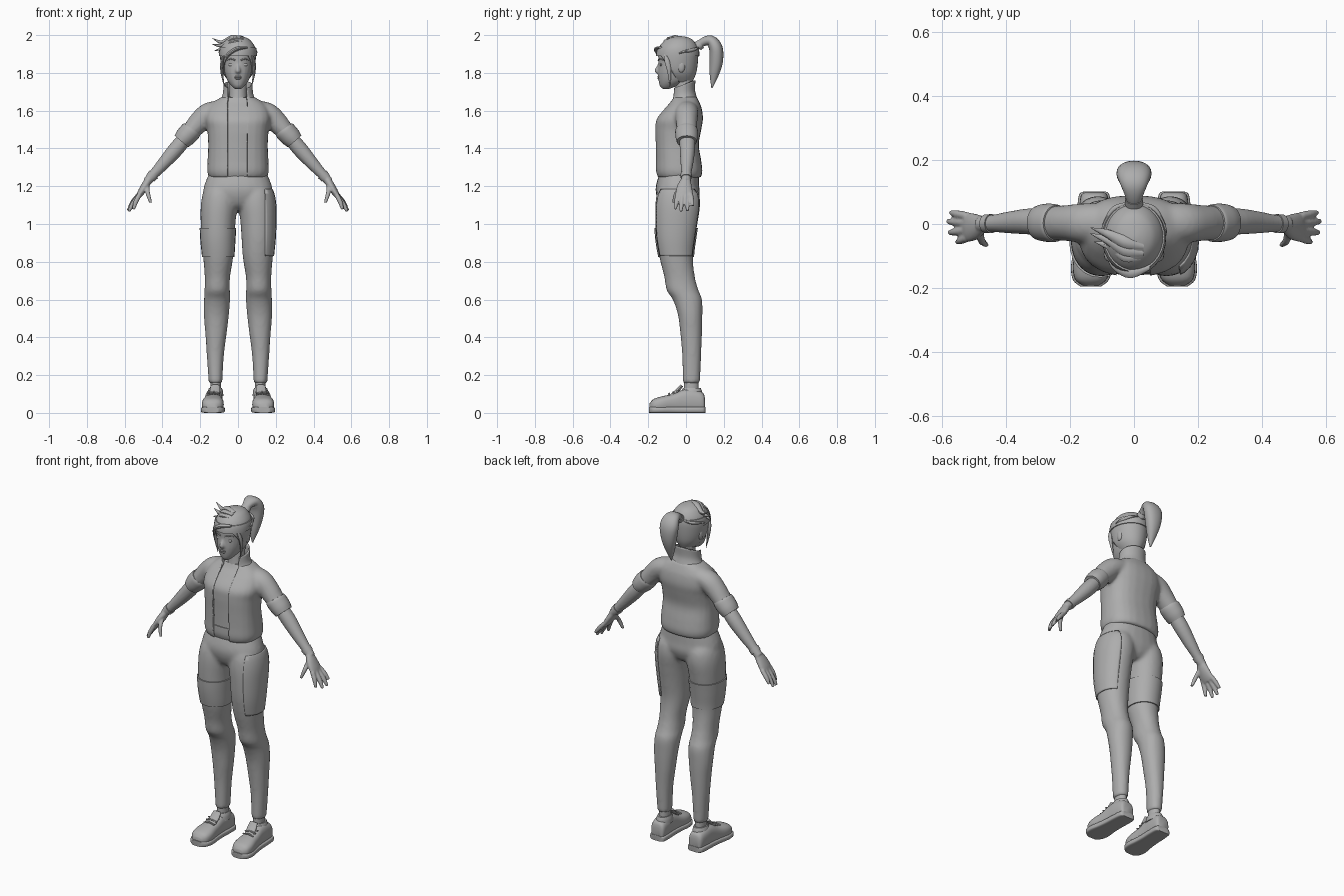
import bpy, bmesh, math
from mathutils import Vector

grey = bpy.data.materials.new("plain_grey")
grey.diffuse_color = (0.42, 0.42, 0.42, 1)


def make(name, bm):
    bmesh.ops.recalc_face_normals(bm, faces=bm.faces)
    me = bpy.data.meshes.new(name)
    bm.to_mesh(me)
    bm.free()
    me.materials.append(grey)
    ob = bpy.data.objects.new(name, me)
    bpy.context.collection.objects.link(ob)
    return ob


def dense(rows, k=4):
    """Smooth spline through rows of numbers."""
    out = []
    for i in range(len(rows) - 1):
        a, b, c, d = (rows[max(i - 1, 0)], rows[i], rows[i + 1], rows[min(i + 2, len(rows) - 1)])
        for j in range(k):
            t = j / k
            out.append([0.5 * (2 * q + (r - p) * t + (2 * p - 5 * q + 4 * r - s) * t * t
                               + (3 * q - p - 3 * r + s) * t ** 3) for p, q, r, s in zip(a, b, c, d)])
    return out + [list(rows[-1])]


def loft(name, rows, ref=(0, 1, 0), tangent=None, e=1.0, n=24, caps=True, side=1, k=4):
    """Skin oval rings (x, y, z, radius across ref, radius along ref)."""
    rows, ref, bm, rings = dense(rows, k), Vector(ref), bmesh.new(), []
    power = lambda v: math.copysign(abs(v) ** e, v)
    for i, (x, y, z, ra, rb) in enumerate(rows):
        t = Vector(tangent) if tangent else (Vector(rows[min(i + 1, len(rows) - 1)][:3])
                                             - Vector(rows[max(i - 1, 0)][:3]))
        u = ref.cross(t).normalized()
        ring = []
        for j in range(n):
            a = 2 * math.pi * j / n
            p = Vector((x, y, z)) + u * max(ra, .001) * power(math.cos(a)) + ref * max(rb, .001) * power(math.sin(a))
            ring.append(bm.verts.new((p.x * side, p.y, p.z)))
        rings.append(ring)
    for r, s in zip(rings, rings[1:]):
        for j in range(n):
            bm.faces.new((r[j], r[(j + 1) % n], s[(j + 1) % n], s[j]))
    if caps:
        bm.faces.new(rings[0])
        bm.faces.new(rings[-1])
    return make(name, bm)


def stack(name, rows, grow=0, lo=-9, hi=9, **kw):
    """Upright loft from rows (z, x0, x1, y0, y1), optionally a grown slice of it."""
    d = dense(sorted(rows), 5)

    def at(z):
        for a, b in zip(d, d[1:]):
            if a[0] <= z <= b[0]:
                f = (z - a[0]) / (b[0] - a[0])
                return [p + (q - p) * f for p, q in zip(a, b)]
    lo, hi = max(lo, d[0][0]), min(hi, d[-1][0])
    cut = [at(lo)] + [r for r in d if lo + .002 < r[0] < hi - .002] + [at(hi)]
    rings = [((x0 + x1) / 2, (y0 + y1) / 2, z, (x1 - x0) / 2 + grow, (y1 - y0) / 2 + grow)
             for z, x0, x1, y0, y1 in cut]
    return loft(name, rings, tangent=(0, 0, 1), k=1, **kw)


def fuse(name, parts, voxel, smooth=4):
    """Blend overlapping closed parts into one skin."""
    bm = bmesh.new()
    for p in parts:
        bm.from_mesh(p.data)
        bpy.data.objects.remove(p)
    ob = make(name, bm)
    m = ob.modifiers.new("blend", 'REMESH')
    m.mode, m.voxel_size = 'VOXEL', voxel
    m = ob.modifiers.new("relax", 'SMOOTH')
    m.factor, m.iterations = .5, smooth
    bpy.context.view_layer.update()
    me = bpy.data.meshes.new_from_object(ob.evaluated_get(bpy.context.evaluated_depsgraph_get()))
    ob.modifiers.clear()
    ob.data = me
    if not me.materials:
        me.materials.append(grey)
    return ob


def trim(ob, planes, drop, thick=0):
    """Slice along planes, drop faces by a rule, then thicken."""
    bm = bmesh.new()
    bm.from_mesh(ob.data)
    for co, no in planes:
        bmesh.ops.bisect_plane(bm, geom=bm.verts[:] + bm.edges[:] + bm.faces[:], plane_co=co, plane_no=no)
    bmesh.ops.delete(bm, geom=[f for f in bm.faces if drop(f.calc_center_median())], context='FACES')
    bm.to_mesh(ob.data)
    bm.free()
    if thick:
        m = ob.modifiers.new("thickness", 'SOLIDIFY')
        m.thickness, m.offset = thick, -1


def ball(name, loc, size):
    bm = bmesh.new()
    bmesh.ops.create_uvsphere(bm, u_segments=16, v_segments=10, radius=1)
    for v in bm.verts:
        v.co = Vector([c * s + l for c, s, l in zip(v.co, size, loc)])
    return make(name, bm)


sym = lambda rows: [(z, -x, x, a, b) for z, x, a, b in rows]

# Trousers: pelvis and two legs blended together
LEG = [(.155, .083, .155, -.018, .075), (.3, .075, .165, -.02, .08), (.42, .06, .173, -.03, .085),
       (.52, .048, .181, -.043, .087), (.6, .042, .18, -.07, .085), (.65, .043, .177, -.103, .066),
       (.72, .042, .176, -.115, .047), (.82, .026, .184, -.14, .037), (.92, .019, .194, -.157, .048),
       (1.02, .012, .198, -.163, .064), (1.1, .002, .197, -.163, .075), (1.16, .002, .187, -.155, .07),
       (1.2, .01, .17, -.14, .05)]
legL, legR = [stack("leg", LEG, side=s, e=.95) for s in (1, -1)]
pelvis = stack("pelvis", sym([(1.075, .09, -.1, .03), (1.1, .15, -.135, .055), (1.15, .183, -.157, .073),
                              (1.2, .18, -.16, .07), (1.27, .153, -.14, .068)]), e=.9)
fuse("trousers", [legL, legR, pelvis], .011)
stack("thigh_band", LEG, .006, .825, .98, side=-1, e=.95)
panel = stack("thigh_side_panel", LEG, .006, .83, 1.185, e=.95, caps=False)
trim(panel, [((.145, 0, 0), (1, 0, 0))], lambda c: c.x < .145, .008)

# Shoes and socks
SHOE = [(.1, .075, .028), (.088, .105, .042), (.035, .122, .046), (-.015, .12, .046), (-.07, .098, .05),
        (-.13, .084, .058), (-.172, .07, .05), (-.192, .048, .026)]
for s in (1, -1):
    cx = lambda y: .128 - y * .04
    loft("shoe", [(cx(y), y, t / 2 + .003, t / 2, w) for y, t, w in SHOE], ref=(1, 0, 0),
         tangent=(0, 1, 0), e=.75, side=s)
    loft("sole", [(cx(y), y * 1.02, .016, .016, w + .006) for y, t, w in SHOE], ref=(1, 0, 0),
         tangent=(0, 1, 0), e=.4, side=s)
    stack("shoe_collar", [(.09, .077, .165, -.03, .088), (.115, .08, .16, -.024, .084),
                          (.132, .086, .153, -.016, .078)], side=s)
    stack("sock", [(.1, .088, .148, -.012, .068), (.17, .09, .146, -.01, .066)], side=s)
    loft("shoe_tongue", [(.125, -.075, .09, .012, .028), (.122, -.045, .118, .01, .028),
                         (.12, -.022, .145, .008, .024)], ref=(1, 0, 0), side=s)
    for i in range(3):
        loft("lace", [(.128 + x, -.045 - .022 * i, .108 + .005 - .008 * i + .006 * (1 - abs(x) / .03), .004, .005)
                      for x in (-.034, 0, .034)], n=8, side=s)

# Jacket: torso and sleeves blended, open down the front
TORSO = sym([(1.245, .152, -.15, .078), (1.28, .162, -.161, .086), (1.34, .16, -.161, .079),
             (1.42, .157, -.162, .067), (1.5, .162, -.164, .08), (1.555, .172, -.157, .089),
             (1.61, .16, -.115, .083), (1.645, .13, -.085, .07), (1.675, .08, -.068, .055)])
SLEEVE = [(.09, .005, 1.605, .05, .06), (.155, .003, 1.585, .058, .062), (.203, .003, 1.542, .057, .057),
          (.25, .003, 1.49, .049, .054), (.285, .004, 1.455, .046, .052)]
jacket = fuse("jacket", [stack("torso", TORSO, .001, e=.82)]
              + [loft("sleeve", SLEEVE, side=s) for s in (1, -1)], .01)
OPEN = [((-.055, 0, 0), (1, 0, 0)), ((.05, 0, 0), (1, 0, 0))]
in_gap = lambda c: -.055 < c.x < .05 and c.y < -.03
trim(jacket, OPEN, in_gap, .01)
stack("shirt", TORSO, -.012, 1.25, 1.67, e=.82)
chest = stack("shirt_chest_layer", TORSO, -.007, 1.48, 1.62, e=.82)
trim(chest, OPEN, lambda c: not in_gap(c))
hem = stack("shirt_hem", TORSO, -.008, 1.25, 1.325, e=.82)
trim(hem, OPEN, lambda c: not in_gap(c))
collar = stack("collar", sym([(1.645, .108, -.088, .068), (1.675, .088, -.082, .056), (1.71, .079, -.08, .048),
                              (1.76, .078, -.078, .05)]), caps=False, n=32)
for v in collar.data.vertices:
    v.co.z += .35 * (v.co.y - .05) * (v.co.z - 1.645) / .115
trim(collar, OPEN, in_gap, .009)

# Arms: forearm, palm, fingers and thumb blended
FINGERS = [((.522, -.044, 1.155), (.542, -.051, 1.115), (.553, -.057, 1.077)),
           ((.527, -.02, 1.15), (.558, -.024, 1.105), (.578, -.027, 1.066)),
           ((.527, .004, 1.15), (.56, .006, 1.108), (.583, .008, 1.07)),
           ((.522, .025, 1.158), (.552, .031, 1.125), (.574, .036, 1.095)),
           ((.483, -.015, 1.212), (.478, -.05, 1.165), (.462, -.066, 1.112))]
for s in (1, -1):
    parts = [loft("forearm", [(.265, .005, 1.47, .036, .042), (.325, .008, 1.4, .041, .041),
                              (.39, .005, 1.325, .034, .034), (.44, .002, 1.27, .027, .027),
                              (.482, 0, 1.225, .023, .025)], side=s),
             loft("palm", [(.468, 0, 1.243, .019, .022), (.49, -.008, 1.205, .021, .038),
                           (.515, -.01, 1.165, .018, .046), (.53, -.009, 1.14, .012, .042)], side=s)]
    for f in FINGERS:
        parts.append(loft("finger", [(*p, r, r) for p, r in zip(f, (.013, .0125, .008))], n=12, side=s))
    fuse("arm", parts, .005, 3)
    loft("wristband", [(.446, .001, 1.263, .03, .03), (.464, .001, 1.244, .028, .029)], side=s)
    loft("sleeve_cuff", [(.242, .003, 1.503, .052, .056), (.252, .003, 1.49, .056, .06),
                         (.28, .004, 1.46, .054, .059), (.3, .004, 1.437, .047, .053)], side=s)

# Neck, head and face
stack("neck", sym([(1.62, .06, -.075, .045), (1.67, .047, -.06, .035), (1.79, .045, -.05, .035)]))
HEAD = sym([(1.714, .014, -.122, -.092), (1.728, .032, -.137, -.055), (1.757, .055, -.145, 0),
            (1.8, .071, -.149, .03), (1.85, .079, -.147, .048), (1.9, .083, -.146, .053),
            (1.94, .078, -.13, .048), (1.97, .055, -.1, .02), (1.983, .025, -.07, -.02)])
nose = loft("nose", [(0, -.138, 1.85, .007, .007), (0, -.149, 1.825, .011, .01), (0, -.153, 1.81, .013, .014),
                     (0, -.143, 1.8, .006, .01)], ref=(1, 0, 0))
fuse("head", [stack("skull", HEAD, e=.95), nose], .006, 3)
ball("upper_lip", (0, -.145, 1.779), (.02, .007, .005))
ball("lower_lip", (0, -.144, 1.77), (.016, .007, .005))
for s in (1, -1):
    ball("eye", (s * .034, -.132, 1.843), (.017, .007, .009))
    ball("ear", (s * .08, -.025, 1.835), (.012, .02, .033))
    loft("eyebrow", [(.014, -.146, 1.866, .003, .004), (.036, -.14, 1.874, .004, .005),
                     (.058, -.122, 1.868, .002, .004)], n=8, side=s)

# Hair cap clipped along the hairline, headband, ponytail and loose strands
HAIR = sym([(1.752, .045, -.09, .033), (1.8, .08, -.14, .054), (1.87, .094, -.154, .064),
            (1.93, .092, -.146, .063), (1.97, .068, -.115, .04), (1.988, .04, -.085, .01),
            (1.996, .008, -.05, -.035)])
hair = stack("hair_cap", HAIR, n=32)
line_co, line_no = Vector((0, -.14, 1.9)), Vector((0, -.16, -.11))
trim(hair, [(line_co, line_no)], lambda c: (c - line_co).dot(line_no) > 0, .008)
stack("headband", HAIR, .005, 1.89, 1.935, n=32)
loft("ponytail", [(0, .05, 1.93, .018, .018), (0, .088, 1.962, .022, .028), (0, .13, 1.97, .029, .045),
                  (0, .158, 1.93, .036, .055), (0, .16, 1.86, .035, .045), (0, .149, 1.79, .024, .027),
                  (0, .137, 1.72, .003, .003)], ref=(1, 0, 0), e=.9)
loft("hair_tie", [(0, .062, 1.94, .026, .028), (0, .078, 1.953, .026, .028)], ref=(1, 0, 0))


def strand(name, pts, r):
    loft(name, [(*p, r * f, r * g) for p, f, g in zip(pts, (.5, 1, .8, .08), (.8, 1.6, 1.1, .08))], n=10)


strand("tuft", [(.03, -.07, 1.985), (-.03, -.055, 1.987), (-.085, -.03, 1.962), (-.135, -.012, 1.983)], .013)
strand("tuft", [(.03, -.09, 1.978), (-.03, -.08, 1.978), (-.085, -.05, 1.945), (-.137, -.03, 1.952)], .013)
strand("tuft", [(.02, -.105, 1.966), (-.03, -.1, 1.965), (-.08, -.07, 1.932), (-.125, -.055, 1.917)], .012)
strand("fringe", [(.05, -.135, 1.935), (-.01, -.153, 1.925), (-.06, -.134, 1.885), (-.083, -.108, 1.82)], .011)
for s in (1, -1):
    strand("side_lock", [(s * .07, -.112, 1.91), (s * .084, -.1, 1.86), (s * .085, -.088, 1.8),
                         (s * .072, -.085, 1.725)], .009)
    strand("swept_hair", [(s * .09, -.06, 1.9), (s * .093, -.01, 1.91), (s * .065, .045, 1.925),
                          (s * .01, .07, 1.937)], .01)

# Smooth shading with crisp edges
bpy.ops.object.select_all(action='SELECT')
bpy.context.view_layer.objects.active = jacket
bpy.ops.object.shade_smooth_by_angle(angle=math.radians(40))
